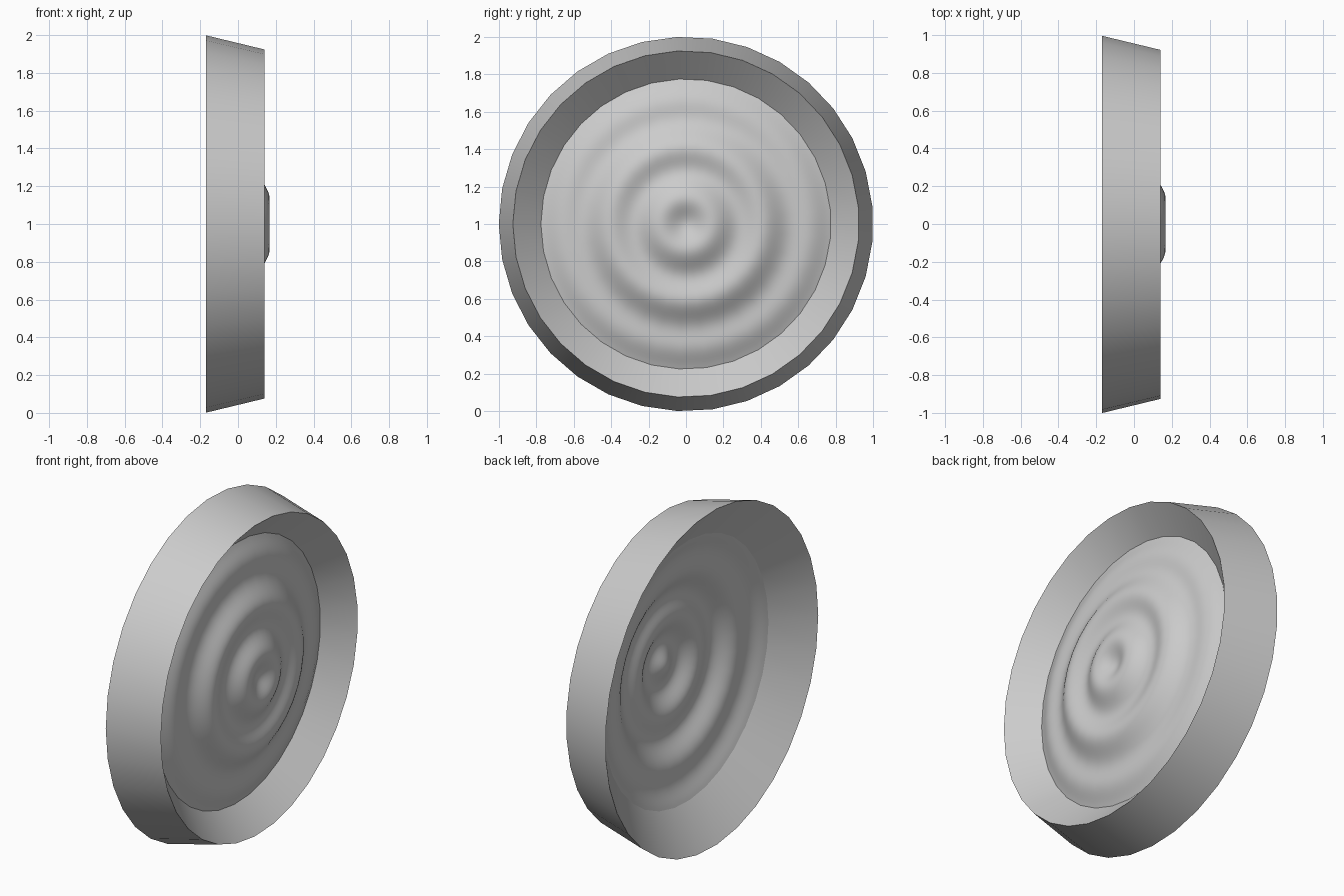
import bpy, bmesh
from math import cos, pi, radians
from mathutils import Vector

SIDES = 33
DISC_R = 0.775

cube = bpy.data.objects.get("Cube")
if cube:
    bpy.data.objects.remove(cube, do_unlink=True)

grey = bpy.data.materials.new("light_grey")
grey.use_nodes = True
colour = (0.6, 0.6, 0.6, 1)
grey.diffuse_color = colour
grey.node_tree.nodes["Principled BSDF"].inputs["Base Color"].default_value = colour


def revolve(name, profile, closed):
    """Spin a profile of (x, radius) points about the x axis."""
    bm = bmesh.new()
    verts = [bm.verts.new((x, -r, 0)) for x, r in profile]
    pairs = list(zip(verts, verts[1:]))
    if closed:
        pairs.append((verts[-1], verts[0]))
    edges = [bm.edges.new(p) for p in pairs]
    bmesh.ops.spin(bm, geom=verts + edges, cent=Vector(), axis=(1, 0, 0),
                   angle=2 * pi, steps=SIDES)
    bmesh.ops.remove_doubles(bm, verts=bm.verts, dist=0.0005)
    bmesh.ops.recalc_face_normals(bm, faces=bm.faces)
    if not closed and sum(f.normal.x for f in bm.faces) < 0:
        bmesh.ops.reverse_faces(bm, faces=bm.faces)
    mesh = bpy.data.meshes.new(name)
    bm.to_mesh(mesh)
    bm.free()
    mesh.materials.append(grey)
    obj = bpy.data.objects.new(name, mesh)
    obj.location.z = 1
    bpy.context.collection.objects.link(obj)
    bpy.ops.object.select_all(action="DESELECT")
    obj.select_set(True)
    bpy.context.view_layer.objects.active = obj
    bpy.ops.object.shade_smooth_by_angle(angle=radians(30))
    return obj


# Tapered rim with a wedge section
revolve("rim", [(-0.17, 1), (0.14, 0.925), (0, DISC_R)], True)


# Shallow dome with concentric ripples that fade towards the edge
def dome(r):
    t = r / DISC_R
    ripple = 0.022 * (1 - t ** 4) * cos(2 * pi * r / 0.28)
    return 0.15 * (1 - t * t) - ripple


STEPS = 48
radii = [DISC_R * i / STEPS for i in range(STEPS + 1)]
revolve("rippled_disc", [(dome(r), r) for r in radii], False)
